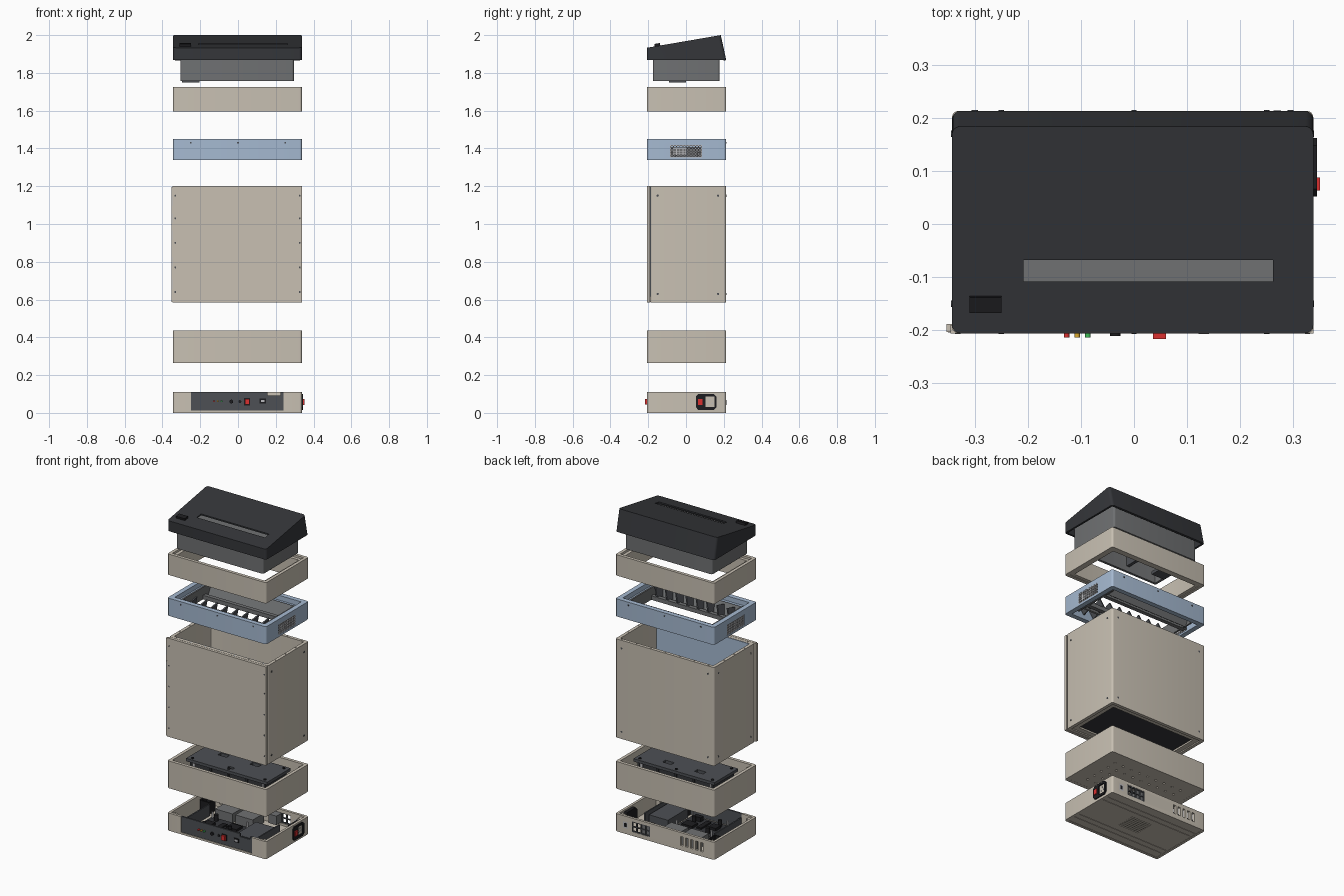
import bpy, bmesh, math
from mathutils import Matrix

if "Cube" in bpy.data.objects:
    bpy.data.objects.remove(bpy.data.objects["Cube"])

COL = dict(beige=(.58, .53, .45), blue=(.38, .49, .64), dark=(.035, .037, .042), grey=(.16, .165, .17),
           slate=(.075, .08, .09), black=(.012, .012, .014), red=(.7, .03, .03), amber=(.7, .4, .03),
           green=(.05, .5, .1), silver=(.5, .5, .52))
MATS = {}
for k, c in COL.items():
    MATS[k] = bpy.data.materials.new(k)
    MATS[k].diffuse_color = (*c, 1)


def make(name, bm, mat):
    bmesh.ops.recalc_face_normals(bm, faces=bm.faces)
    me = bpy.data.meshes.new(name)
    bm.to_mesh(me)
    bm.free()
    ob = bpy.data.objects.new(name, me)
    bpy.context.collection.objects.link(ob)
    me.materials.append(MATS[mat])
    return ob


def add_box(bm, x0, x1, y0, y1, z0, z1):
    m = Matrix.Translation(((x0 + x1) / 2, (y0 + y1) / 2, (z0 + z1) / 2)) @ Matrix.Diagonal((x1 - x0, y1 - y0, z1 - z0, 1))
    bmesh.ops.create_cube(bm, size=1, matrix=m)


def boxes(name, mat, *bs):
    bm = bmesh.new()
    for b in bs:
        add_box(bm, *b)
    return make(name, bm, mat)


def rods(name, mat, r, depth, pts, axis='Z', seg=12):
    bm = bmesh.new()
    rot = {'Z': Matrix(), 'Y': Matrix.Rotation(math.pi / 2, 4, 'X'), 'X': Matrix.Rotation(math.pi / 2, 4, 'Y')}[axis]
    for p in pts:
        bmesh.ops.create_cone(bm, cap_ends=True, segments=seg, radius1=r, radius2=r, depth=depth,
                              matrix=Matrix.Translation(p) @ rot)
    return make(name, bm, mat)


def cut(ob, cutter):
    cutter.hide_render = True
    m = ob.modifiers.new('cut', 'BOOLEAN')
    m.operation, m.solver, m.object = 'DIFFERENCE', 'EXACT', cutter
    bpy.context.view_layer.objects.active = ob
    bpy.ops.object.modifier_apply(modifier=m.name)
    bpy.data.objects.remove(cutter)


def loop(x0, x1, y0, y1, r, n=5):
    pts = []
    for cx, cy, a in ((x1 - r, y1 - r, 0), (x0 + r, y1 - r, 90), (x0 + r, y0 + r, 180), (x1 - r, y0 + r, 270)):
        for i in range(n + 1):
            t = math.radians(a + 90 * i / n)
            pts.append((cx + r * math.cos(t), cy + r * math.sin(t)))
    return pts


def frame(name, mat, outer, inner, z0, z1, r=.012, ri=.004):
    """Rectangular tube with rounded corners."""
    bm = bmesh.new()
    rings = [[bm.verts.new((x, y, z)) for x, y in loop(*b, rr)]
             for b, rr, z in ((outer, r, z0), (outer, r, z1), (inner, ri, z1), (inner, ri, z0))]
    for a, b in zip(rings, rings[1:] + rings[:1]):
        for i in range(len(a)):
            j = (i + 1) % len(a)
            bm.faces.new((a[i], a[j], b[j], b[i]))
    return make(name, bm, mat)


def inset(b, d):
    return (b[0] + d, b[1] - d, b[2] + d, b[3] - d)


OUT = (-.343, .338, -.206, .213)

# --- base tray: walls, slotted floor, front opening, rear ports
base = frame('base_walls', 'beige', OUT, inset(OUT, .016), 0, .11)
cut(base, boxes('c', 'grey', (-.25, .24, -.25, -.17, .012, .2)))
cut(base, boxes('c', 'grey', *[(-.265 + .034 * i, -.248 + .034 * i, .18, .25, .03, .085) for i in range(5)],
                (.255, .285, .18, .25, .035, .075), (.1, .225, .18, .25, .025, .09)))
floor = boxes('base_floor', 'beige', (-.33, .325, -.195, .2, .002, .012))
cut(floor, boxes('c', 'grey', *[(-.07, .07, -.05 + .016 * i, -.044 + .016 * i, -.1, .1) for i in range(8)]))
cut(floor, boxes('c', 'grey', *[(-.32, .32, y, y + .003, -.01, .004) for y in (-.14, -.1, .11, .15)]))
boxes('rear_port_bezel', 'slate', *[(.1 + .03 * i, .106 + .03 * i, .202, .212, .025, .09) for i in range(5)],
      *[(.1, .226, .203, .211, z, z + .006) for z in (.025, .054, .084)])
boxes('rear_ports', 'grey', (.104, .16, .15, .206, .03, .086))
boxes('rear_switch', 'silver', (.255, .285, .195, .213, .035, .075))
boxes('rear_switch_rocker', 'black', (.263, .277, .2, .2138, .043, .067))

# front control panel with notch and controls
panel = boxes('control_panel', 'slate', (-.25, .24, -.202, -.192, .004, .11))
cut(panel, boxes('c', 'grey', (.155, .225, -.25, -.15, .092, .2)))
boxes('control_panel_sides', 'slate', (-.25, -.242, -.195, .07, .012, .085), (.232, .24, -.195, .07, .012, .085))
for x, m in ((-.127, 'red'), (-.107, 'amber'), (-.087, 'green')):
    rods('indicator_' + m, m, .005, .02, [(x, -.204, .062)], 'Y', 16)
rods('key_socket', 'black', .010, .014, [(-.035, -.204, .06)], 'Y', 20)
rods('audio_socket', 'black', .008, .008, [(.01, -.202, .06)], 'Y', 20)
boxes('power_button', 'red', (.036, .06, -.217, -.2, .044, .074))
boxes('power_button_bezel', 'black', (.032, .064, -.206, -.2, .04, .078))
boxes('data_socket', 'black', (.115, .148, -.206, -.2, .05, .075))
boxes('data_socket_core', 'silver', (.122, .141, -.2075, -.2, .057, .068))

# mains inlet on the right side
bm = bmesh.new()
prof = [(.052, .03), (.066, .015), (.148, .015), (.162, .03), (.162, .086), (.148, .1), (.066, .1), (.052, .086)]
f = bm.faces.new([bm.verts.new((.3, y, z)) for y, z in prof])
g = bmesh.ops.extrude_face_region(bm, geom=[f])
bmesh.ops.translate(bm, vec=(.045, 0, 0), verts=[v for v in g['geom'] if isinstance(v, bmesh.types.BMVert)])
inlet = make('mains_inlet', bm, 'black')
cut(inlet, boxes('c', 'grey', (.325, .4, .102, .15, .03, .086)))
rods('inlet_pins', 'silver', .004, .02, [(.332, .115, .05), (.332, .138, .05), (.332, .126, .068)], 'X')
boxes('inlet_switch', 'red', (.34, .351, .063, .088, .042, .074))

# electronics inside the base
boxes('circuit_board', 'dark', (-.2, .06, -.15, .03, .028, .033))
boxes('board_chips', 'black', (-.17, -.12, -.1, -.05, .033, .05), (-.09, -.06, -.12, -.02, .033, .043),
      (-.03, .02, -.13, -.1, .033, .06), (-.04, .03, -.06, .0, .033, .047))
rods('board_posts', 'silver', .006, .06, [(x, y, .04) for x in (-.19, .05) for y in (-.14, .02)])
boxes('drive_units', 'grey', (-.2, -.08, .06, .17, .012, .07), (-.06, .06, .06, .17, .012, .07))
boxes('power_supply', 'slate', (.09, .22, -.15, .05, .012, .07))
rods('capacitors', 'black', .012, .04, [(.0, -.08, .052), (-.15, -.12, .052), (-.15, .0, .052)], seg=16)
boxes('terminal_blocks', 'black', *[(.1 + .025 * i, .12 + .025 * i, -.185, -.16, .012, .05) for i in range(4)])
frame('fan_frame', 'black', (-.325, -.255, .08, .15), (-.317, -.263, .088, .142), .012, .085)
boxes('corner_blocks', 'beige', *[(x, x + .03, y, y + .03, .01, .1) for x in (-.33, .293) for y in (-.193, .17)])

# --- lower box with perforated floor and platform
low = frame('lower_box_walls', 'beige', OUT, inset(OUT, .02), .265, .435)
lowf = boxes('lower_box_floor', 'beige', (-.328, .323, -.19, .198, .2655, .277))
cut(lowf, rods('c', 'grey', .007, .1, [(-.24 + .06 * i, -.12 + .06 * j, .27) for i in range(9) for j in range(5)], seg=10))
plat = boxes('platform', 'slate', (-.28, .28, -.112, .118, .412, .43))
cut(plat, boxes('c', 'grey', (-.16, -.1, .03, .06, .3, .5), (.06, .12, .03, .06, .3, .5), (-.02, .02, -.08, -.06, .3, .5)))
rods('platform_screws', 'black', .009, .006, [(x, y, .431) for x in (-.25, 0, .25) for y in (-.09, .095)])
boxes('platform_ribs', 'dark', *[(x, x + .012, -.1, .105, .335, .412) for x in (-.26, -.13, -.006, .12, .248)],
      (-.25, .25, -.09, -.08, .37, .412), (-.25, .25, .085, .095, .37, .412))
rods('platform_legs', 'silver', .01, .13, [(x, y, .345) for x in (-.24, .24) for y in (-.09, .095)])
boxes('lower_box_posts', 'beige', *[(x, x + .022, y, y + .022, .275, .42) for x in (-.324, .297) for y in (-.187, .172)])

# --- main cabinet with hinged door
CAB = (-.343, .338, -.188, .213)
cab = frame('cabinet_walls', 'beige', CAB, inset(CAB, .02), .585, 1.2)
holes = [(x, y, 1.2) for y in (-.178, .203) for x in [-.3 + .1 * i for i in range(7)]]
holes += [(x, y, 1.2) for x in (-.333, .328) for y in (-.1, 0, .1)]
cut(cab, rods('c', 'grey', .004, .05, holes, seg=8))
frame('cabinet_floor_rim', 'beige', inset(CAB, .018), inset(CAB, .05), .592, .612, .004)
boxes('cabinet_floor', 'dark', (-.31, .305, -.155, .18, .602, .616))
boxes('door', 'beige', (-.346, .338, -.206, -.19, .585, 1.2))
boxes('door_inner_panel', 'blue', (-.322, .317, -.19, -.164, .616, 1.199))
boxes('door_hinge_strip', 'beige', (-.353, -.343, -.204, -.188, .588, 1.197))
rods('door_hinge_pins', 'silver', .005, .05, [(-.3475, -.2, z) for z in (.68, .8, .94, 1.03, 1.12)])
sc = [(x, -.2055, z) for x in (-.332, .327) for z in (.64, .77, .9, 1.03, 1.15)]
rods('door_screws', 'slate', .005, .003, sc, 'Y')
rods('side_screws', 'slate', .006, .003, [(x, y, z) for x in (-.343, .338) for y in (-.15, .17) for z in (.63, 1.15)], 'X')
rods('back_screws', 'slate', .006, .003, [(x, .213, z) for x in (-.3, .295) for z in (.63, 1.15)], 'Y')

# --- blue tray with side grilles, hopper and slats
tray = frame('blue_tray', 'blue', OUT, inset(OUT, .03), 1.34, 1.45)
cut(tray, boxes('c', 'grey', (-.4, .4, -.085, .085, 1.352, 1.418)))
for side, x in (('left', -.342), ('right', .327)):
    boxes(side + '_grille', 'silver', *[(x, x + .01, -.085 + .0165 * i, -.08 + .0165 * i, 1.352, 1.418) for i in range(11)],
          *[(x, x + .01, -.085, .085, 1.352 + .0153 * i, 1.357 + .0153 * i) for i in range(5)])
    boxes(side + '_grille_plate', 'grey', (x + .003, x + .008, -.07, 0, 1.365, 1.405))
rods('tray_screws', 'slate', .005, .003, [(x, y, 1.43) for x in (-.25, 0, .25) for y in (-.206, .213)], 'Y')
frame('tray_ledge', 'blue', inset(OUT, .028), inset(OUT, .05), 1.405, 1.42, .004)
for s, y in ((1, -.12), (-1, .13)):
    h = boxes('hopper_wall', 'grey', (-.285, .28, -.004, .004, -.045, .045))
    h.location, h.rotation_euler = (0, y, 1.39), (s * .5, 0, 0)
for i in range(8):
    s = boxes('guide_slat', 'slate', (-.004, .004, -.055, .055, -.03, .03))
    s.location, s.rotation_euler = (-.25 + .071 * i, -.115, 1.395), (.25, .35, 0)
boxes('hopper_beams', 'grey', (-.31, .305, .06, .085, 1.355, 1.38), (-.31, .305, -.08, -.055, 1.355, 1.38))
boxes('hopper_ends', 'grey', (-.293, -.283, -.15, .155, 1.355, 1.43), (.278, .288, -.15, .155, 1.355, 1.43))

# --- upper collar
frame('upper_collar', 'beige', OUT, inset(OUT, .02), 1.595, 1.725)
frame('collar_flange', 'beige', inset(OUT, .018), inset(OUT, .04), 1.598, 1.712, .004)

# --- sloped lid with slot, and its grey inner block
bm = bmesh.new()
prof = [(-.206, 1.868), (-.206, 1.933), (.184, 2.0), (.213, 1.868)]
f = bm.faces.new([bm.verts.new((-.343, y, z)) for y, z in prof])
g = bmesh.ops.extrude_face_region(bm, geom=[f])
bmesh.ops.translate(bm, vec=(.681, 0, 0), verts=[v for v in g['geom'] if isinstance(v, bmesh.types.BMVert)])
up = [e for e in bm.edges if abs(e.verts[0].co.x - e.verts[1].co.x) < .001
      and abs(e.verts[0].co.z - e.verts[1].co.z) > .05 and abs(e.verts[0].co.y - e.verts[1].co.y) < .1]
bmesh.ops.bevel(bm, geom=up, offset=.016, segments=5, profile=.5, affect='EDGES')
bmesh.ops.recalc_face_normals(bm, faces=bm.faces)
bmesh.ops.delete(bm, geom=[f for f in bm.faces if all(v.co.z < 1.869 for v in f.verts)], context='FACES')
lid = make('lid', bm, 'dark')
m = lid.modifiers.new('shell', 'SOLIDIFY')
m.thickness, m.offset = .012, -1
bpy.context.view_layer.objects.active = lid
bpy.ops.object.modifier_apply(modifier='shell')
cut(lid, boxes('c', 'grey', (-.208, .262, -.108, -.068, 1.92, 2.1)))
b = boxes('lid_button', 'black', (-.31, -.25, -.015, .015, -.012, .012))
b.location, b.rotation_euler = (0, -.151, 1.944), (.17, 0, 0)
BLK = (-.305, .296, -.175, .178)
frame('inner_block_walls', 'grey', BLK, inset(BLK, .015), 1.757, 1.9)
boxes('inner_block_top', 'grey', (-.293, .285, -.163, .166, 1.887, 1.899))
boxes('inner_block_beams', 'slate', (-.29, .28, -.03, .03, 1.8, 1.85), (-.1, -.08, -.16, .163, 1.79, 1.888),
      (.12, .14, -.16, .163, 1.79, 1.888))
boxes('inner_block_foot', 'slate', (-.297, -.205, -.09, 0, 1.75, 1.77))

# smooth round surfaces, keep edges sharp
bpy.ops.object.select_all(action='SELECT')
bpy.ops.object.shade_smooth_by_angle(angle=math.radians(30))

for m in bpy.data.materials:
    if m.users and not m.is_grease_pencil:
        m.use_nodes = True
        m.node_tree.nodes["Principled BSDF"].inputs["Base Color"].default_value = m.diffuse_color
